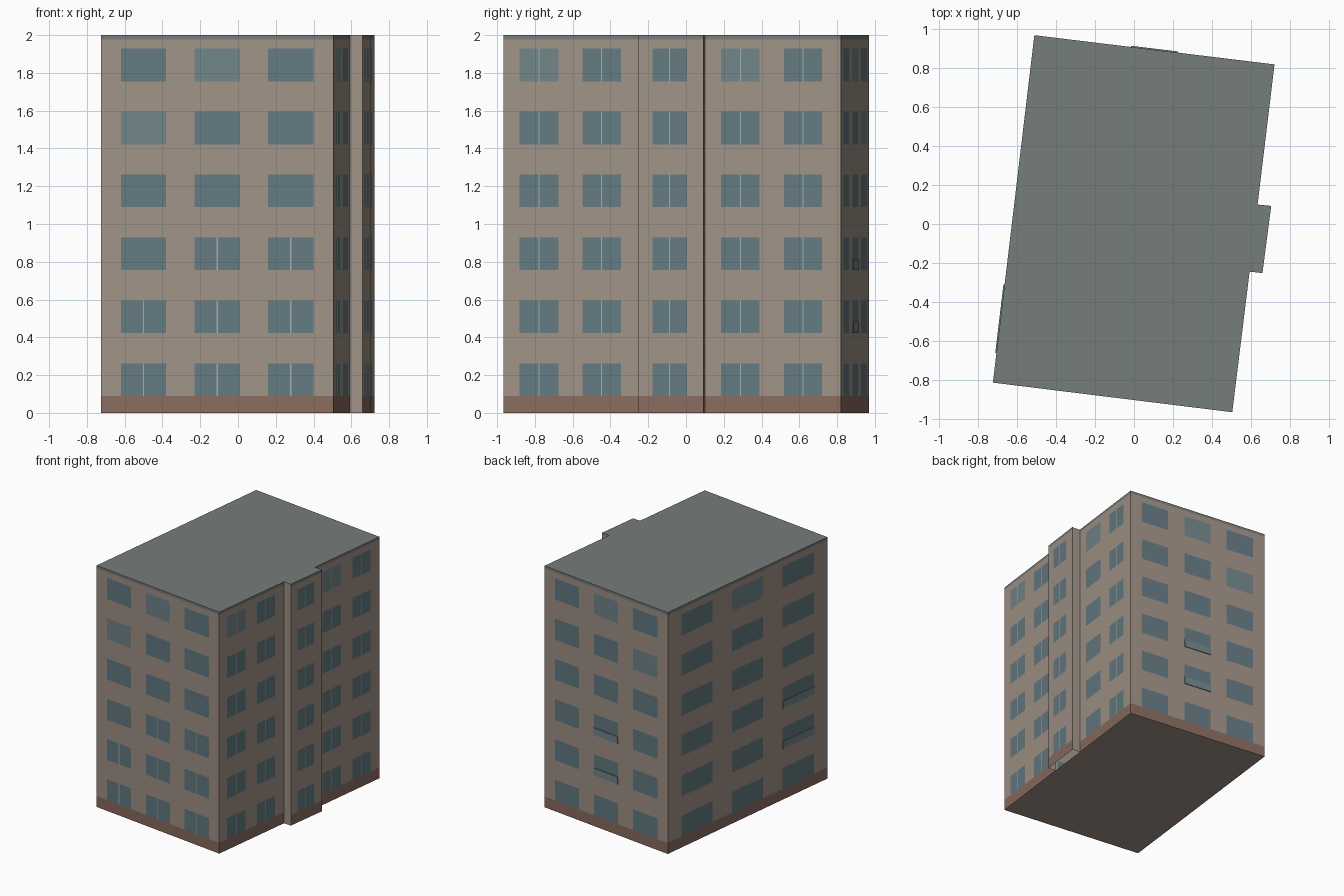
import bpy, bmesh
from mathutils import Vector

if "Cube" in bpy.data.objects:
    bpy.data.objects.remove(bpy.data.objects["Cube"])


def material(name, rgb):
    m = bpy.data.materials.new(name)
    m.diffuse_color = (*rgb, 1)
    m.use_nodes = True
    m.node_tree.nodes["Principled BSDF"].inputs["Base Color"].default_value = m.diffuse_color
    return m


MATS = [material("plaster", (0.35, 0.29, 0.24)),
        material("plinth_brown", (0.25, 0.15, 0.115)),
        material("roof_grey", (0.18, 0.205, 0.195)),
        material("glass", (0.125, 0.195, 0.22)),
        material("pale_glass", (0.165, 0.235, 0.25)),
        material("frame", (0.38, 0.42, 0.41))]
WALL, PLINTH, ROOF, GLASS, PALE, FRAME = range(6)

HEIGHT, BASE, FASCIA = 2.0, 0.09, 1.978
FLOORS = [(BASE + i * 0.333, 0.262 + i * 0.3335) for i in range(6)]

# Footprint corners, counter-clockwise from the front left
A, B = (-0.725, -0.815), (0.505, -0.967)
E, F, G, H = (0.594, -0.245), (0.66, -0.252), (0.705, 0.093), (0.635, 0.10)
C, D = (0.722, 0.82), (-0.512, 0.97)


def make_object(name, bm):
    me = bpy.data.meshes.new(name)
    bm.to_mesh(me)
    bm.free()
    for m in MATS:
        me.materials.append(m)
    ob = bpy.data.objects.new(name, me)
    bpy.context.collection.objects.link(ob)
    return ob


def wall(name, p, q, windows=(), split=lambda f, c: False, pale=(), bands=True):
    """Flat wall from p to q, divided into a grid whose cells are coloured."""
    p, q = Vector((*p, 0)), Vector((*q, 0))
    half = 0.003 / (q - p).length
    us, zs = [0, 1], [0, HEIGHT]
    if windows:
        for a, b in windows:
            m = (a + b) / 2
            us += [a, m - half, m + half, b]
        for lo, hi in FLOORS:
            zs += [lo, hi]
    if bands:
        zs += [BASE, FASCIA]
    us, zs = sorted(set(us)), sorted(set(zs))

    def cell(u, z):
        for c, (a, b) in enumerate(windows):
            for f, (lo, hi) in enumerate(FLOORS):
                if a < u < b and lo < z < hi:
                    if split(f, c) and abs(u - (a + b) / 2) < half:
                        return FRAME
                    return PALE if (f, c) in pale else GLASS
        if bands and z < BASE:
            return PLINTH
        return ROOF if bands and z > FASCIA else WALL

    bm = bmesh.new()
    grid = [[bm.verts.new(p.lerp(q, u) + Vector((0, 0, z))) for z in zs] for u in us]
    for i in range(len(us) - 1):
        for j in range(len(zs) - 1):
            face = bm.faces.new((grid[i][j], grid[i + 1][j],
                                 grid[i + 1][j + 1], grid[i][j + 1]))
            face.material_index = cell((us[i] + us[i + 1]) / 2, (zs[j] + zs[j + 1]) / 2)
    return make_object(name, bm)


def slab(name, points, z, mat, up):
    bm = bmesh.new()
    pts = points if up else points[::-1]
    bm.faces.new([bm.verts.new((x, y, z)) for x, y in pts]).material_index = mat
    return make_object(name, bm)


def ledge(name, p, q, a, b, z):
    """Thin pale panel over the lower part of one window."""
    p, q = Vector((*p, 0)), Vector((*q, 0))
    out = (q - p).normalized().cross(Vector((0, 0, 1))) * 0.006
    bm = bmesh.new()
    base = [p.lerp(q, a), p.lerp(q, a) + out, p.lerp(q, b) + out, p.lerp(q, b)]
    low = [bm.verts.new(v + Vector((0, 0, z))) for v in base]
    top = [bm.verts.new(v + Vector((0, 0, z + 0.06))) for v in base]
    bm.faces.new(low[::-1])
    bm.faces.new(top)
    for i in range(4):
        j = (i + 1) % 4
        bm.faces.new((low[i], low[j], top[j], top[i]))
    bmesh.ops.recalc_face_normals(bm, faces=bm.faces)
    for f in bm.faces:
        f.material_index = PALE
    return make_object(name, bm)


# Main walls
THREE = [(0.085, 0.28), (0.402, 0.598), (0.718, 0.915)]
PAIR = [(0.118, 0.403), (0.58, 0.861)]
always = lambda f, c: True
wall("front_wall", A, B, THREE, lambda f, c: f < 2 or (f == 2 and c > 0),
     pale=[(5, 1), (4, 0)])
wall("right_wall_front", B, E, PAIR, always, pale=[(5, 0)])
wall("right_wall_back", H, C, PAIR, always, pale=[(5, 0)])
wall("back_wall", C, D, THREE, pale=[(5, 1), (4, 2)])
wall("left_wall", D, A, THREE, pale=[(5, 1)])

# Projecting bay on the right side
wall("bay_side_front", E, F, bands=False)
wall("bay_face", F, G, [(0.214, 0.743)], always)
wall("bay_side_back", G, H, bands=False)

# Roof and underside
slab("roof", [A, B, E, F, G, H, C, D], HEIGHT, ROOF, True)
slab("underside", [A, B, E, H, C, D], 0, WALL, False)

# Window ledges on the second and third floors
for f in (1, 2):
    z = FLOORS[f][0]
    ledge(f"back_ledge_{f}", C, D, *THREE[1], z)
    ledge(f"left_ledge_{f}", D, A, *THREE[2], z)
